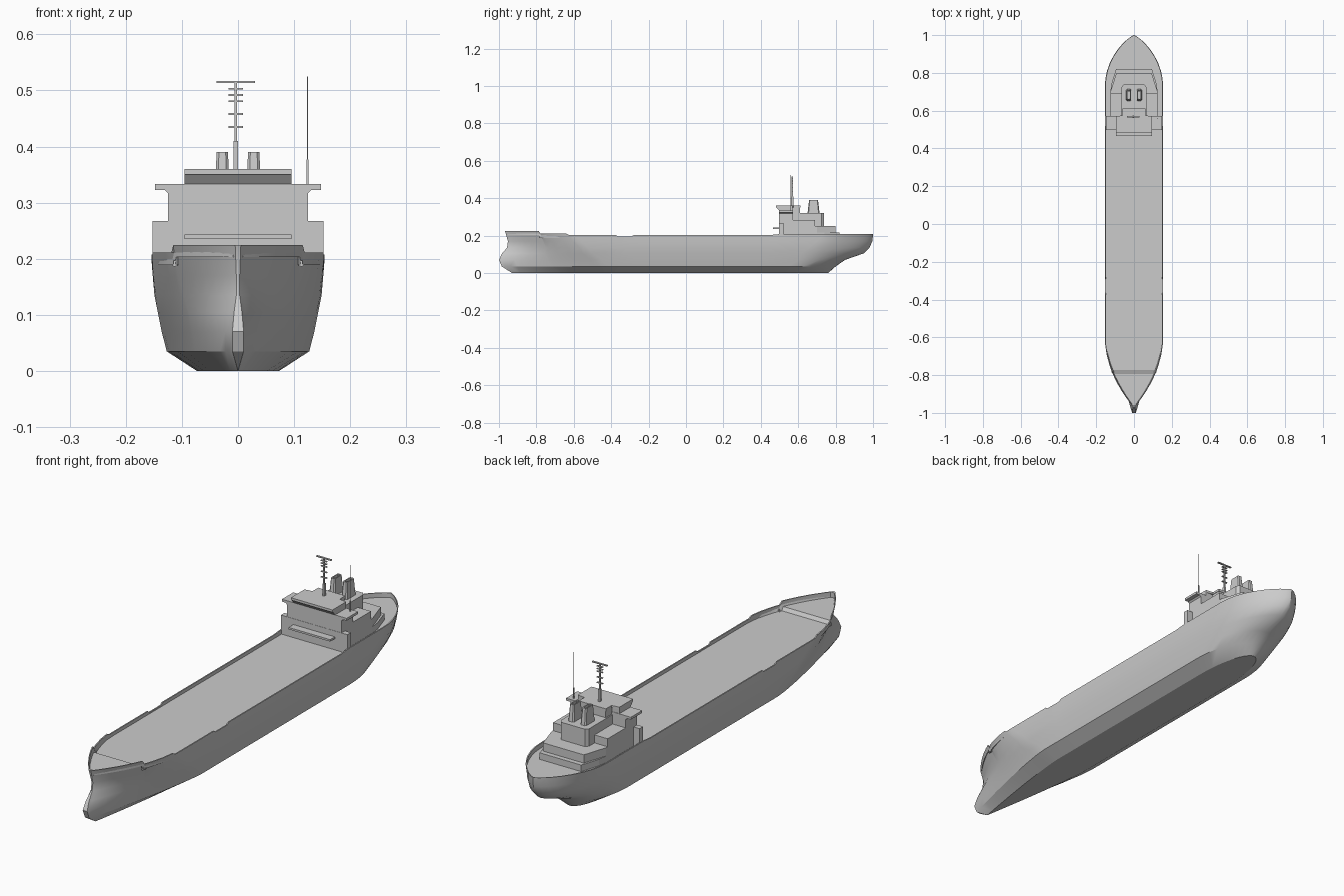
import bpy, bmesh, math

if "Cube" in bpy.data.objects:
    bpy.data.objects.remove(bpy.data.objects["Cube"])

grey = bpy.data.materials.new("ship_grey")
grey.diffuse_color = (0.6, 0.6, 0.6, 1)
grey.use_nodes = True
grey.node_tree.nodes["Principled BSDF"].inputs["Base Color"].default_value = grey.diffuse_color


def finish(bm, name, smooth=False):
    bmesh.ops.remove_doubles(bm, verts=bm.verts, dist=1e-5)
    bmesh.ops.recalc_face_normals(bm, faces=bm.faces)
    me = bpy.data.meshes.new(name)
    bm.to_mesh(me)
    bm.free()
    ob = bpy.data.objects.new(name, me)
    bpy.context.collection.objects.link(ob)
    me.materials.append(grey)
    if smooth:
        bpy.ops.object.select_all(action='DESELECT')
        ob.select_set(True)
        bpy.context.view_layer.objects.active = ob
        bpy.ops.object.shade_smooth_by_angle(angle=math.radians(28))
    return ob


def prism(name, pts, a, b, axis='z'):
    """Extrude a 2D outline from a to b along z (xy outline) or x (yz outline)."""
    bm = bmesh.new()
    def put(p, h):
        return bm.verts.new((p[0], p[1], h) if axis == 'z' else (h, p[0], p[1]))
    lo, hi = [put(p, a) for p in pts], [put(p, b) for p in pts]
    bm.faces.new(lo)
    bm.faces.new(hi)
    for i in range(len(pts)):
        j = (i + 1) % len(pts)
        bm.faces.new((lo[i], lo[j], hi[j], hi[i]))
    return finish(bm, name)


def box(name, x0, x1, y0, y1, z0, z1):
    return prism(name, [(x0, y0), (x1, y0), (x1, y1), (x0, y1)], z0, z1)


def mirrored(half):
    return half + [(-x, y) for x, y in reversed(half)]


# Hull waterlines: z, stem y, end of entry y, entry power, tip half width,
# start of run y, stern y, run power, full half width
LEVELS = [
    (0.0, -0.93, -0.40, 1.3, 0.0, 0.50, 0.76, 0.5, 0.073),
    (0.035, -0.985, -0.42, 1.3, 0.010, 0.55, 0.80, 0.5, 0.127),
    (0.07, -1.0, -0.45, 1.3, 0.010, 0.60, 0.85, 0.5, 0.136),
    (0.105, -0.983, -0.50, 1.4, 0.007, 0.62, 0.95, 0.6, 0.143),
    (0.135, -0.957, -0.52, 1.6, 0.003, 0.66, 0.98, 0.65, 0.149),
    (0.17, -0.952, -0.56, 1.8, 0.003, 0.70, 0.997, 0.75, 0.152),
    (0.2, -0.968, -0.60, 2.0, 0.005, 0.73, 1.0, 0.8, 0.154),
]
ENTRY = [0, .03, .08, .15, .23, .32, .41, .478, .489, .515, .6, .75, .89, .93, 1]
MID = [(y + 0.6) / 1.33 for y in (-.375, -.365, -.29, -.28, 0, .45, .5)]
RUN = [0, .15, .3, .45, .6, .72, .82, .9, .96, .99, 1]


def outline(level, inset=0.0):
    z, yf, ye, p, tip, yr, ya, q, w = level
    pts = [(tip + (w - tip) * (1 - (1 - t) ** p), yf + (ye - yf) * t) for t in ENTRY]
    pts += [(w, ye + (yr - ye) * f) for f in MID]
    pts += [(w * (1 - s * s) ** q, yr + (ya - yr) * s) for s in RUN]
    if inset:
        pts = [(max(x - inset, 0), min(max(y, yf + 2 * inset), ya - inset)) for x, y in pts]
    return pts


def rim(y):
    # bulwark height: forecastle, shoulder, side notch, stern
    if y < -0.78: return 0.225
    if y < -0.63: return 0.211
    if -0.37 < y < -0.287: return 0.195
    return 0.208 if y > 0.47 else 0.203


def deck(y):
    return 0.203 if y < -0.787 else 0.189


def build_hull():
    bm = bmesh.new()
    rows = [[(x, y, lv[0]) for x, y in outline(lv)] for lv in LEVELS[:-1]]
    outer, inner = outline(LEVELS[-1]), outline(LEVELS[-1], 0.005)
    rows.append([(x, y, rim(y0)) for (x, y), (_, y0) in zip(outer, outer)])
    rows.append([(x, y, rim(y0)) for (x, y), (_, y0) in zip(inner, outer)])
    rows.append([(x, y, deck(y0)) for (x, y), (_, y0) in zip(inner, outer)])
    star = [[bm.verts.new(c) for c in r] for r in rows]
    port = [[bm.verts.new((-x, y, z)) for x, y, z in r] for r in rows]
    rings = [s + p[::-1] for s, p in zip(star, port)]
    n = len(rings[0])
    for a, b in zip(rings, rings[1:]):
        for i in range(n):
            j = (i + 1) % n
            bm.faces.new((a[i], a[j], b[j], b[i]))
    # flat bottom and deck strips
    for k in (0, -1):
        for i in range(len(star[0]) - 1):
            bm.faces.new((star[k][i], star[k][i + 1], port[k][i + 1], port[k][i]))
    bmesh.ops.dissolve_degenerate(bm, dist=1e-5, edges=bm.edges)
    finish(bm, "hull", True)


build_hull()

# Deckhouse tiers
box("front_screen", -.152, .152, .497, .52, .187, .267)
box("front_house", -.125, .125, .498, .572, .187, .333)
box("front_ledge", -.095, .095, .466, .5, .235, .243)
prism("lower_tier", mirrored([(.125, .57), (.125, .70), (.093, .80)]), .187, .25)
prism("aft_ledge", mirrored([(.125, .70), (.12, .74), (.095, .82)]), .187, .216)
box("middle_tier", -.125, .125, .57, .69, .187, .283)
prism("funnel_base", mirrored([(.065, .57), (.065, .725), (.055, .738)]), .187, .322)

# Bridge with forward-leaning front, roof and wings
prism("wheelhouse", [(.498, .333), (.484, .35), (.57, .35), (.57, .333)], -.095, .095, 'x')
prism("bridge_roof", mirrored([(.095, .481), (.095, .57), (.062, .575), (.062, .612)]), .35, .36)
box("aft_bridge", -.06, .06, .57, .61, .32, .35)
for s, side in ((1, "right"), (-1, "left")):
    bm = bmesh.new()
    sec = [(.12, .333), (.148, .333), (.148, .323), (.131, .323), (.125, .317), (.12, .317)]
    a = [bm.verts.new((s * x, .498, z)) for x, z in sec]
    b = [bm.verts.new((s * x, .572, z)) for x, z in sec]
    bm.faces.new(a)
    bm.faces.new(b)
    for i in range(6):
        j = (i + 1) % 6
        bm.faces.new((a[i], a[j], b[j], b[i]))
    finish(bm, "bridge_wing_" + side)

    # Funnel: tapered rounded block with hollow top
    bm = bmesh.new()
    rings = []
    for z, hx, hy in ((.32, .0135, .032), (.39, .010, .024), (.39, .006, .019), (.375, .006, .019)):
        c = hx * 0.4
        pts = [(hx, hy - c), (hx - c, hy), (c - hx, hy), (-hx, hy - c),
               (-hx, c - hy), (c - hx, -hy), (hx - c, -hy), (hx, c - hy)]
        rings.append([bm.verts.new((s * .028 + x, .682 + y, z)) for x, y in pts])
    for a, b in zip(rings, rings[1:]):
        for i in range(8):
            j = (i + 1) % 8
            bm.faces.new((a[i], a[j], b[j], b[i]))
    bm.faces.new(rings[0])
    bm.faces.new(rings[-1])
    finish(bm, "funnel_" + side)

    # Anchor: shank and crown against the bow
    box("anchor_shank_" + side, s * .113 - .002, s * .113 + .002, -.785, -.765, .186, .197)
    box("anchor_crown_" + side, s * .113 - .005, s * .113 + .005, -.785, -.765, .187, .191)

# Mast with rungs and crossbar
box("mast_lower", -.008, .0, .562, .574, .355, .41)
box("mast_upper", -.0065, -.0015, .565, .571, .41, .515)
for i, z in enumerate((.435, .458, .481, .492, .503)):
    box("mast_rung_%d" % i, -.017, .009, .564, .572, z - .0015, z + .0015)
box("mast_crossbar", -.038, .03, .564, .572, .513, .517)

# Whip antenna on the wing
box("antenna_base", .122, .126, .555, .559, .33, .377)
box("antenna_whip", .1232, .1248, .5562, .5578, .377, .525)
